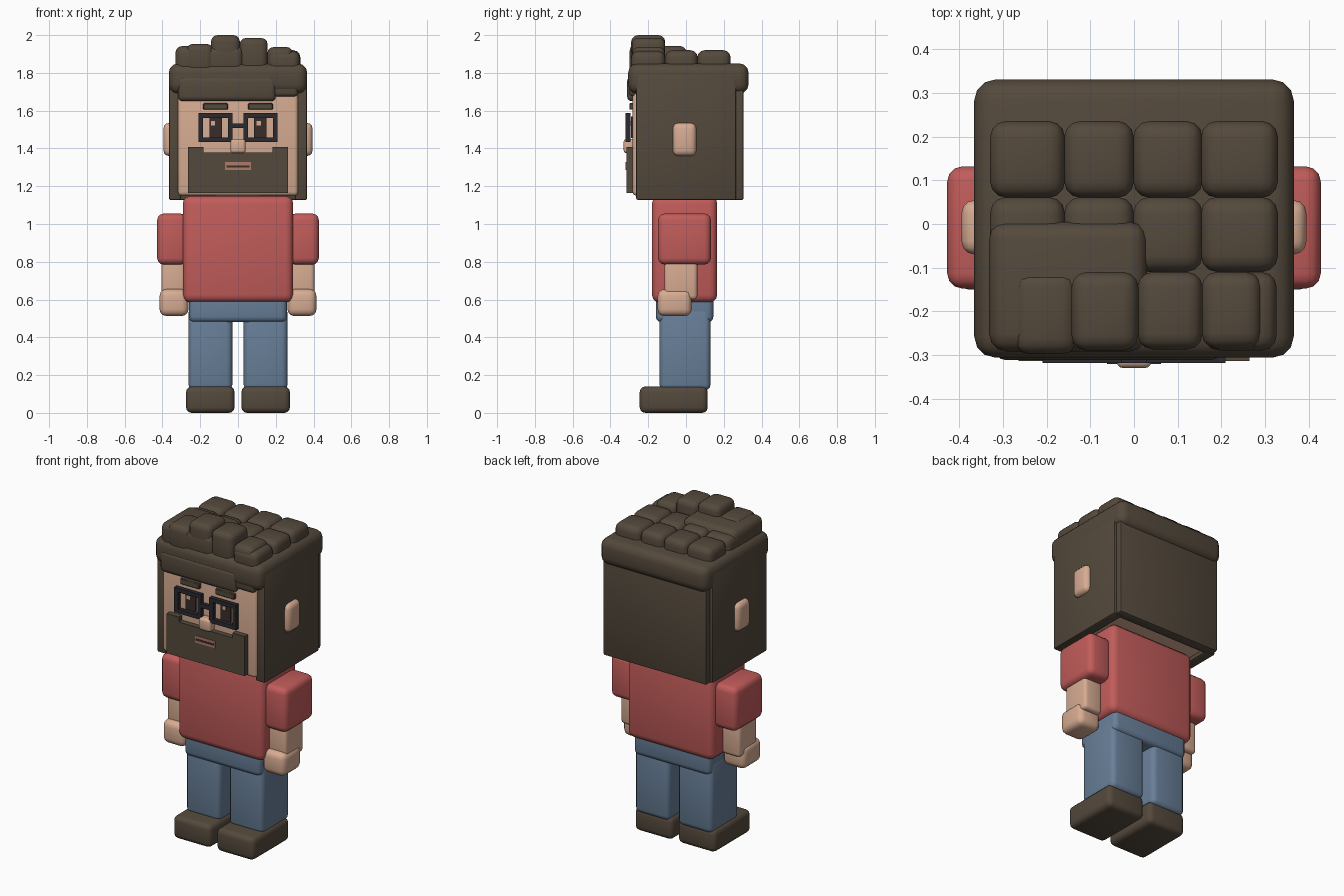
import bpy, bmesh
from mathutils import Vector

if "Cube" in bpy.data.objects:
    bpy.data.objects.remove(bpy.data.objects["Cube"])


def mat(name, r, g, b):
    m = bpy.data.materials.new(name)
    lin = [((c / 255 + 0.055) / 1.055) ** 2.4 for c in (r, g, b)]
    m.diffuse_color = (*lin, 1)
    m.use_nodes = True
    m.node_tree.nodes["Principled BSDF"].inputs["Base Color"].default_value = m.diffuse_color
    return m


HAIR = mat("dark_brown", 84, 73, 60)
SKIN = mat("skin", 215, 172, 146)
SHIRT = mat("red_shirt", 193, 92, 90)
JEANS = mat("denim_blue", 104, 127, 152)
FRAME = mat("glasses_black", 42, 41, 48)
EYE = mat("eye_brown", 56, 45, 42)
LIP = mat("lip", 172, 124, 104)


def finish(name, bm, material, bevel=0.0, seg=3):
    """Bevel the edges and turn the bmesh into a smooth-shaded object."""
    bmesh.ops.recalc_face_normals(bm, faces=bm.faces)
    if bevel:
        bmesh.ops.bevel(bm, geom=bm.edges[:], offset=bevel, segments=seg,
                        profile=0.5, affect='EDGES', clamp_overlap=True)
    me = bpy.data.meshes.new(name)
    bm.to_mesh(me)
    bm.free()
    me.materials.append(material)
    for p in me.polygons:
        p.use_smooth = True
    me.set_sharp_from_angle(angle=0.7)
    ob = bpy.data.objects.new(name, me)
    bpy.context.collection.objects.link(ob)
    return ob


def box(name, x, y, z, material, bevel=0.0, seg=3):
    """Box from (min, max) pairs on each axis."""
    lo, hi = Vector((x[0], y[0], z[0])), Vector((x[1], y[1], z[1]))
    bm = bmesh.new()
    bmesh.ops.create_cube(bm, size=1)
    for v in bm.verts:
        v.co = (lo + hi) / 2 + v.co * (hi - lo)
    return finish(name, bm, material, bevel, seg)


def pair(name, x, y, z, material, bevel=0.0, seg=3):
    """Box on the +x side and its mirror image."""
    box(name + "_left", x, y, z, material, bevel, seg)
    box(name + "_right", (-x[1], -x[0]), y, z, material, bevel, seg)


# Legs and body
pair("shoe", (0.018, 0.275), (-0.245, 0.115), (0, 0.14), HAIR, 0.03)
pair("leg", (0.03, 0.262), (-0.14, 0.13), (0.12, 0.56), JEANS, 0.03)
box("hips", (-0.26, 0.26), (-0.16, 0.145), (0.48, 0.68), JEANS, 0.03)
box("torso", (-0.292, 0.292), (-0.18, 0.165), (0.585, 1.148), SHIRT, 0.04)
box("neck", (-0.12, 0.12), (-0.12, 0.1), (1.08, 1.2), SKIN, 0.02)

# Arms
pair("sleeve", (0.27, 0.428), (-0.148, 0.132), (0.785, 1.055), SHIRT, 0.035)
pair("forearm", (0.28, 0.405), (-0.115, 0.06), (0.6, 0.83), SKIN, 0.02)
pair("hand", (0.262, 0.415), (-0.15, 0.03), (0.513, 0.655), SKIN, 0.035)

# Head and ears
box("head", (-0.318, 0.318), (-0.282, 0.27), (1.15, 1.78), SKIN, 0.02)
pair("ear", (0.3, 0.395), (-0.07, 0.055), (1.36, 1.535), SKIN, 0.03)

# Hair panels around the head, cap and fringe
pair("side_hair", (0.302, 0.366), (-0.264, 0.265), (1.127, 1.8), HAIR, 0.01, 2)
box("back_hair", (-0.35, 0.35), (0.24, 0.305), (1.127, 1.8), HAIR, 0.01, 2)
box("hair_cap", (-0.366, 0.366), (-0.306, 0.331), (1.69, 1.85), HAIR, 0.048)
box("fringe_long", (-0.318, 0.2), (-0.312, -0.22), (1.65, 1.78), HAIR, 0.025)
box("fringe_short", (0.1, 0.318), (-0.3, -0.22), (1.675, 1.78), HAIR, 0.02)

# Hair tufts on top
columns = [(-0.33, -0.158), (-0.16, 0.0), (-0.002, 0.157), (0.153, 0.33)]
for row, y in (("back", (0.06, 0.236)), ("middle", (-0.11, 0.062))):
    for i, x in enumerate(columns):
        box(f"tuft_{row}_{i}", x, y, (1.78, 1.92), HAIR, 0.038)
box("tuft_swept", (-0.332, 0.03), (-0.292, 0.005), (1.79, 1.943), HAIR, 0.04)
for i, (x, y0, top) in enumerate([((-0.275, -0.13), -0.298, 1.953),
                                  ((-0.143, 0.01), -0.29, 2.0),
                                  ((0.008, 0.157), -0.287, 1.985),
                                  ((0.155, 0.292), -0.285, 1.937),
                                  ((0.16, 0.327), -0.29, 1.915)]):
    box(f"tuft_front_{i}", x, (y0, -0.11), (1.79 if i != 1 else 1.82, top), HAIR, 0.035)

# Beard: stepped outline pushed back into the face
outline = [(-0.265, 1.165), (0.265, 1.165), (0.265, 1.408), (0.182, 1.408),
           (0.182, 1.378), (-0.182, 1.378), (-0.182, 1.408), (-0.265, 1.408)]
bm = bmesh.new()
face = bm.faces.new([bm.verts.new((x, -0.314, z)) for x, z in outline])
ext = bmesh.ops.extrude_face_region(bm, geom=[face])
for v in ext["geom"]:
    if isinstance(v, bmesh.types.BMVert):
        v.co.y = -0.262
finish("beard", bm, HAIR)

# Mouth plates
box("lips", (-0.068, 0.068), (-0.319, -0.312), (1.285, 1.327), LIP)
box("mouth_line", (-0.062, 0.062), (-0.321, -0.316), (1.299, 1.311), EYE)

# Nose, brows and eyes
box("nose", (-0.04, 0.04), (-0.33, -0.27), (1.375, 1.45), SKIN, 0.015)
pair("brow", (0.054, 0.184), (-0.3, -0.278), (1.605, 1.64), HAIR, 0.004, 1)
pair("eye", (0.085, 0.152), (-0.29, -0.281), (1.455, 1.568), EYE)
for side, x in (("left", 0.11), ("right", -0.132)):
    box("eye_glint_" + side, (x - 0.011, x + 0.011), (-0.293, -0.288),
        (1.522, 1.544), SKIN)

# Glasses: four bars per lens, plus the bridge
Y = (-0.319, -0.295)
X0, X1, Z0, Z1, T = 0.028, 0.21, 1.433, 1.587, 0.025
pair("frame_top", (X0, X1), Y, (Z1 - T, Z1), FRAME)
pair("frame_bottom", (X0, X1), Y, (Z0, Z0 + T), FRAME)
pair("frame_inner", (X0, X0 + T), Y, (Z0 + T, Z1 - T), FRAME)
pair("frame_outer", (X1 - T, X1), Y, (Z0 + T, Z1 - T), FRAME)
box("bridge", (-X0, X0), Y, (1.508, 1.532), FRAME)
